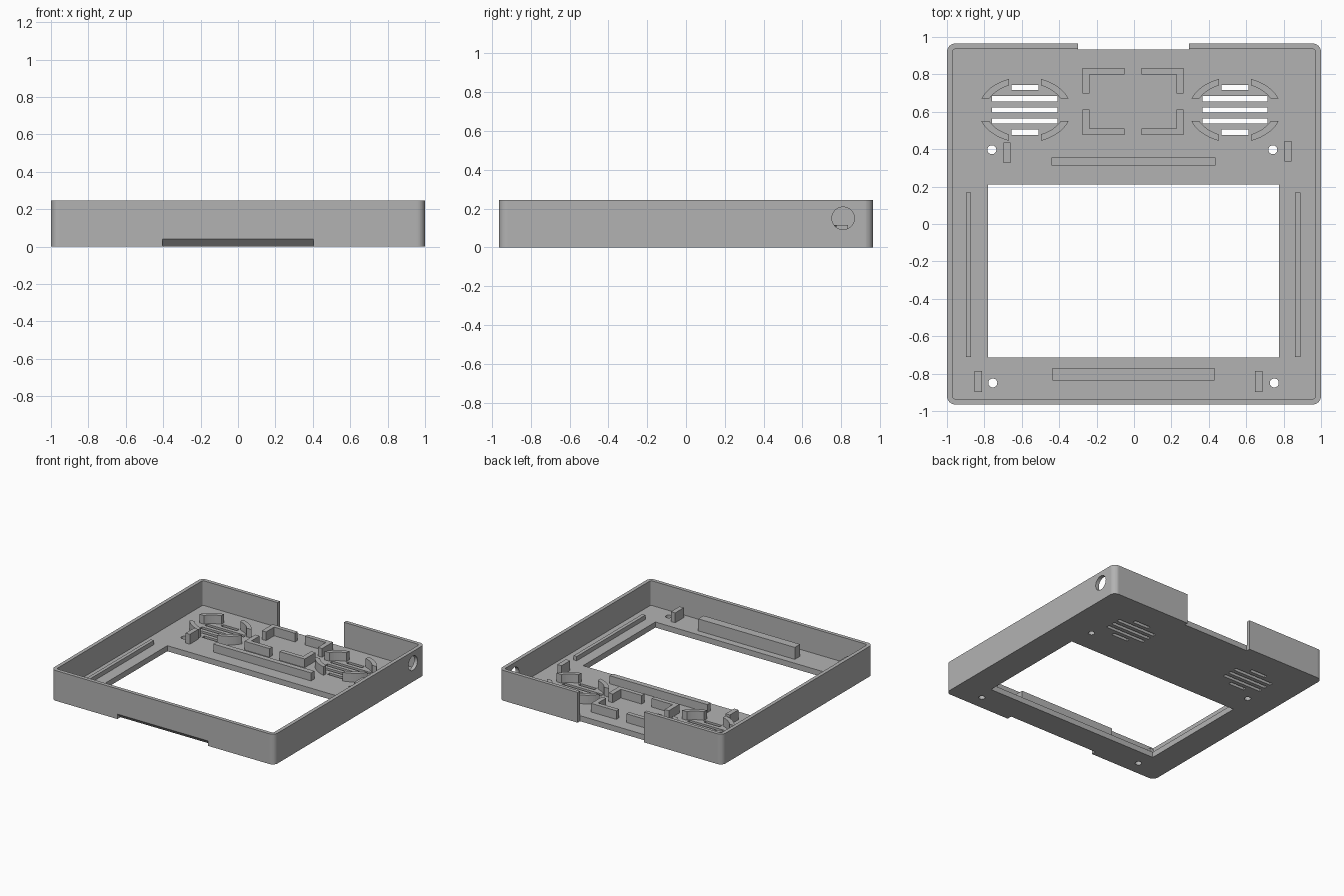
import bpy, bmesh
from math import cos, sin, pi, radians

if "Cube" in bpy.data.objects:
    bpy.data.objects.remove(bpy.data.objects["Cube"], do_unlink=True)

grey = bpy.data.materials.new("plain_grey")
grey.use_nodes = True
GREY = (0.45, 0.45, 0.45, 1)
grey.diffuse_color = GREY
grey.node_tree.nodes["Principled BSDF"].inputs["Base Color"].default_value = GREY

HEIGHT, FLOOR = 0.245, 0.045
SUNK = FLOOR - 0.005
X, Y, WALL = 1.0, 0.965, 0.03


def prism(bm, outline, low, high, to_xyz=lambda a, b, c: (a, b, c)):
    """Extrude a 2D outline between two levels."""
    bottom = [bm.verts.new(to_xyz(a, b, low)) for a, b in outline]
    top = [bm.verts.new(to_xyz(a, b, high)) for a, b in outline]
    n = len(outline)
    faces = [bm.faces.new(bottom[::-1]), bm.faces.new(top)]
    for i in range(n):
        j = (i + 1) % n
        faces.append(bm.faces.new((bottom[i], bottom[j], top[j], top[i])))
    bmesh.ops.recalc_face_normals(bm, faces=faces)


def rect(x0, x1, y0, y1):
    return [(x0, y0), (x1, y0), (x1, y1), (x0, y1)]


def circle(cx, cy, r, n=32):
    return [(cx + r * cos(2 * pi * i / n), cy + r * sin(2 * pi * i / n)) for i in range(n)]


def rounded(hx, hy, r, n=8):
    pts = []
    for k, (sx, sy) in enumerate(((1, 1), (-1, 1), (-1, -1), (1, -1))):
        for i in range(n + 1):
            a = pi / 2 * (k + i / n)
            pts.append((sx * (hx - r) + r * cos(a), sy * (hy - r) + r * sin(a)))
    return pts


def finish(name, bm):
    mesh = bpy.data.meshes.new(name)
    bm.to_mesh(mesh)
    bm.free()
    mesh.materials.append(grey)
    ob = bpy.data.objects.new(name, mesh)
    bpy.context.scene.collection.objects.link(ob)
    return ob


def solid(name, outline, low, high, **kw):
    bm = bmesh.new()
    prism(bm, outline, low, high, **kw)
    return finish(name, bm)


def cut(target, cutter):
    cutter.hide_render = True
    mod = target.modifiers.new("cut", "BOOLEAN")
    mod.operation, mod.solver, mod.object = "DIFFERENCE", "EXACT", cutter
    bpy.context.view_layer.objects.active = target
    bpy.ops.object.modifier_apply(modifier=mod.name)
    bpy.data.objects.remove(cutter, do_unlink=True)


# Open tray with rounded corners
tray = solid("tray", rounded(X, Y, 0.045), 0, HEIGHT)
cut(tray, solid("cavity", rounded(X - WALL, Y - WALL, 0.012, 3), FLOOR, 1))

# Openings through the floor: window, screw holes and fan slots
FANS = ((-0.583, 0.61), (0.54, 0.61))
bm = bmesh.new()
prism(bm, rect(-0.78, 0.775, -0.715, 0.21), -1, 1)
for x, y in ((-0.76, 0.397), (0.742, 0.397), (-0.755, -0.85), (0.75, -0.85)):
    prism(bm, circle(x, y, 0.024), -1, 1)
for cx, cy in FANS:
    for row in range(-2, 3):
        half = 0.072 if abs(row) == 2 else 0.175
        y = cy + row * 0.06
        prism(bm, rect(cx - half, cx + half, y - 0.014, y + 0.014), -1, 1)
cut(tray, finish("floor_openings", bm))

# Gap in the back wall, round port in the side, sloped finger notch in front
cut(tray, solid("back_gap", rect(-0.3, 0.295, Y - WALL - 0.001, 2), -1, 1))
cut(tray, solid("side_port", circle(0.81, 0.15, 0.058, 40), 0.9, 1.1,
                to_xyz=lambda a, b, c: (c, a, b)))
cut(tray, solid("finger_notch", [(-Y - 0.04, 0.08), (-Y - 0.04, -0.04), (-Y + 0.08, -0.04)],
                -0.405, 0.405, to_xyz=lambda a, b, c: (c, a, b)))

# Elliptical fan holders, four arcs each
for side, (cx, cy) in zip(("right", "left"), FANS):
    bm = bmesh.new()
    for sx in (-1, 1):
        for sy in (-1, 1):
            arc = []
            for a, b, start, end in ((0.248, 0.176, 20, 70), (0.21, 0.143, 66, 25)):
                for i in range(11):
                    t = radians(start + (end - start) * i / 10)
                    arc.append((cx + sx * a * cos(t), cy + sy * b * sin(t)))
            prism(bm, arc, SUNK, 0.115)
    finish(side + "_fan_holder", bm)

# Four corner brackets around the square component bay
bm = bmesh.new()
for sx in (-1, 1):
    for sy in (-1, 1):
        ell = [(0.27, 0.18), (0.045, 0.18), (0.045, 0.145),
               (0.232, 0.145), (0.232, 0.042), (0.27, 0.042)]
        prism(bm, [(-0.005 + sx * x, 0.655 + sy * y) for x, y in ell], SUNK, 0.115)
finish("bay_brackets", bm)

# Ribs around the window
solid("rear_rib", rect(-0.44, 0.435, 0.313, 0.355), SUNK, 0.11)
solid("front_rib", rect(-0.435, 0.43, -0.838, -0.77), SUNK, 0.142)
for side, x in (("right", -0.885), ("left", 0.875)):
    solid(side + "_rib", rect(x - 0.014, x + 0.014, -0.71, 0.168), SUNK, 0.08)

# Upright tabs beside the screw holes
bm = bmesh.new()
for x, y in ((-0.678, 0.38), (0.824, 0.388), (-0.833, -0.842), (0.667, -0.842)):
    prism(bm, rect(x - 0.019, x + 0.019, y - 0.055, y + 0.055), SUNK, 0.125)
finish("screw_tabs", bm)
